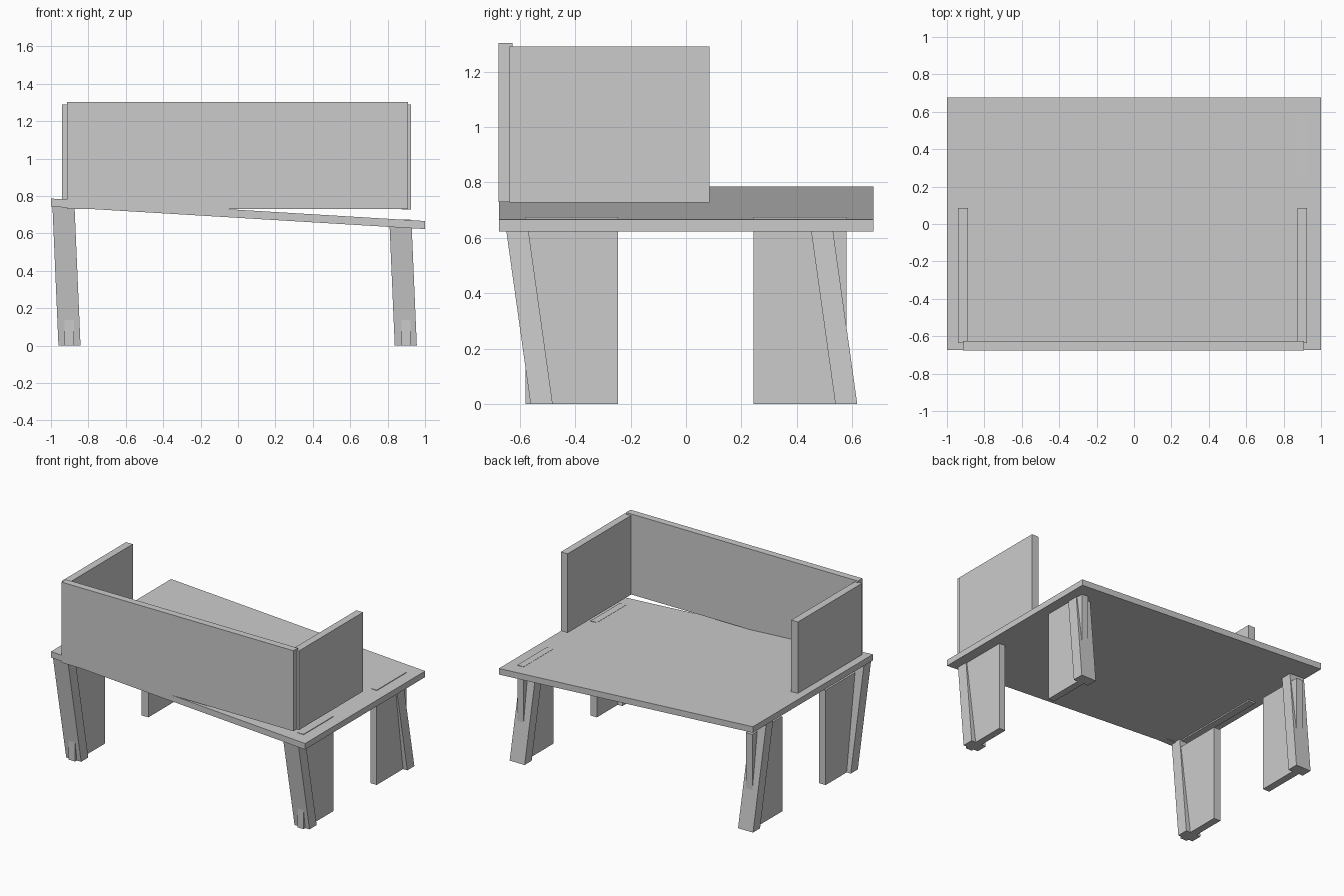
import bpy
import bmesh

cube = bpy.data.objects.get("Cube")
if cube:
    bpy.data.objects.remove(cube, do_unlink=True)

grey = bpy.data.materials.new("light grey")
grey.use_nodes = True
COLOUR = (0.6, 0.6, 0.6, 1.0)
grey.diffuse_color = COLOUR
grey.node_tree.nodes["Principled BSDF"].inputs["Base Color"].default_value = COLOUR


def box(name, xs, ys, zs, lean_x=0.0, lean_y=0.0, slope=0.0):
    """Box between limits; lean shifts x, y per unit height, slope shifts z per unit x."""
    bm = bmesh.new()
    bmesh.ops.create_cube(bm, size=1.0)
    for v in bm.verts:
        x, y, z = (r[0] if c < 0 else r[1] for c, r in zip(v.co, (xs, ys, zs)))
        v.co = (x + lean_x * z, y + lean_y * z, z + slope * x)
    mesh = bpy.data.meshes.new(name)
    bm.to_mesh(mesh)
    bm.free()
    mesh.materials.append(grey)
    obj = bpy.data.objects.new(name, mesh)
    bpy.context.collection.objects.link(obj)
    return obj


# Sloping desktop
box("desktop", (-1, 1), (-0.674, 0.676), (0.683, 0.726), slope=-0.06)

# Upright screen: front panel and two side panels
box("front_panel", (-0.915, 0.91), (-0.676, -0.626), (0.73, 1.303))
box("left_side_panel", (0.873, 0.925), (-0.637, 0.085), (0.727, 1.29))
box("right_side_panel", (-0.941, -0.888), (-0.637, 0.085), (0.727, 1.29))

# Legs: a leaning post with an upright board passing through it
for side, post_x, board_x, top in (
    ("left", (0.838, 0.956), (0.873, 0.922), 0.645),
    ("right", (-0.96, -0.842), (-0.928, -0.876), 0.755),
):
    for end, post_y, board_y in (
        ("front", (-0.561, -0.481), (-0.58, -0.245)),
        ("back", (0.539, 0.618), (0.243, 0.579)),
    ):
        box(f"{end}_{side}_leg_post", post_x, post_y, (0, top), -0.043, -0.14)
        box(f"{end}_{side}_leg_board", board_x, board_y, (0, 0.675))
